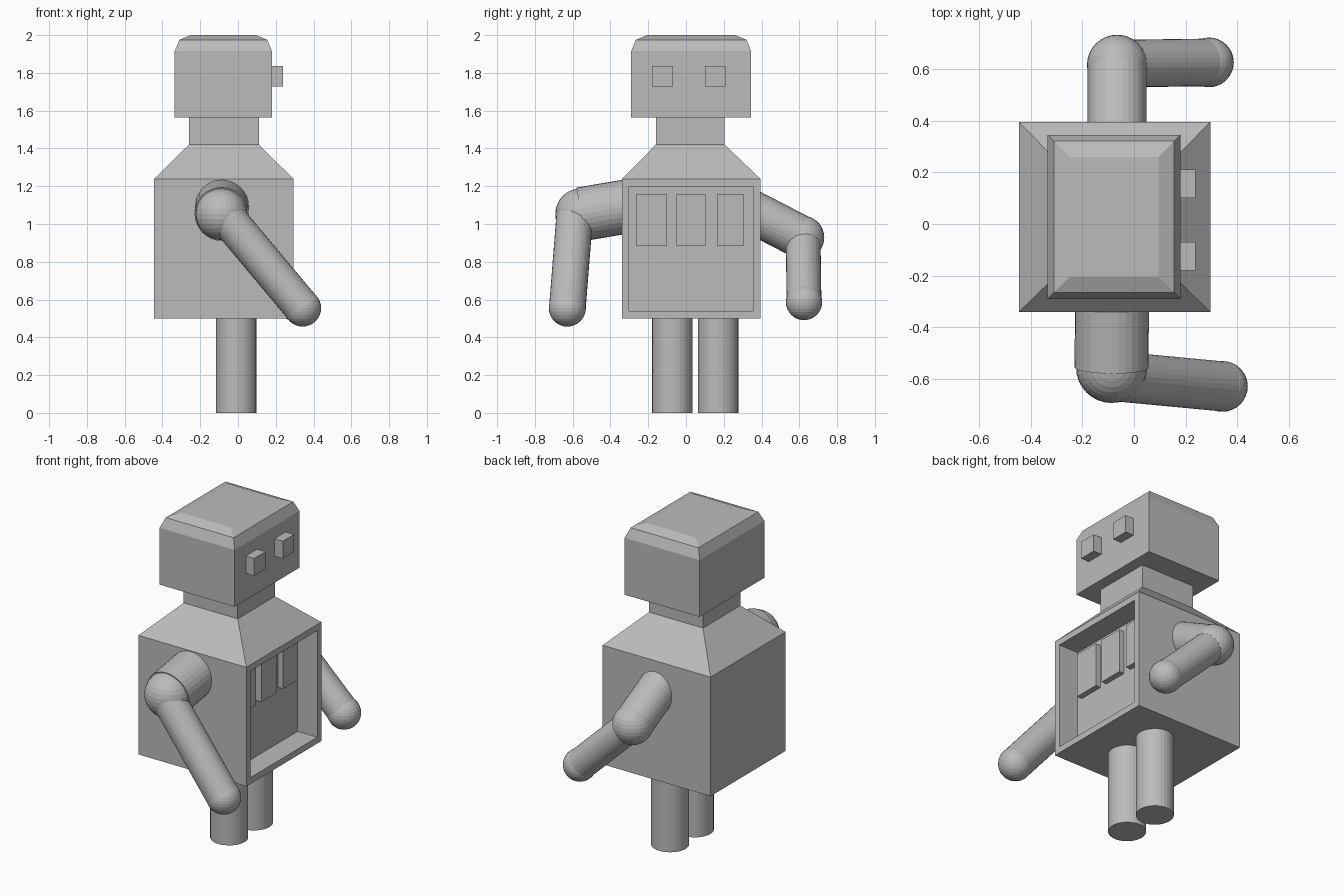
import bpy, bmesh
from mathutils import Vector

if "Cube" in bpy.data.objects:
    bpy.data.objects.remove(bpy.data.objects["Cube"])

grey = bpy.data.materials.new("plain grey")
grey.diffuse_color = (0.5, 0.5, 0.5, 1)
grey.use_nodes = True
grey.node_tree.nodes["Principled BSDF"].inputs["Base Color"].default_value = grey.diffuse_color


def finish(bm, name):
    bmesh.ops.recalc_face_normals(bm, faces=bm.faces)
    mesh = bpy.data.meshes.new(name)
    bm.to_mesh(mesh)
    bm.free()
    mesh.materials.append(grey)
    obj = bpy.data.objects.new(name, mesh)
    bpy.context.collection.objects.link(obj)
    return obj


def add_box(bm, x, y, z):
    verts = bmesh.ops.create_cube(bm, size=1)["verts"]
    for v in verts:
        v.co = Vector([a + (c + 0.5) * (b - a) for c, (a, b) in zip(v.co, (x, y, z))])
    return verts


def box(name, x, y, z):
    bm = bmesh.new()
    add_box(bm, x, y, z)
    return finish(bm, name)


def rod(name, a, b, radius):
    a, b = Vector(a), Vector(b)
    bm = bmesh.new()
    bmesh.ops.create_cone(bm, cap_ends=True, segments=32, radius1=radius,
                          radius2=radius, depth=(b - a).length)
    turn = Vector((0, 0, 1)).rotation_difference(b - a).to_matrix().to_4x4()
    bm.transform(turn)
    bmesh.ops.translate(bm, verts=bm.verts, vec=(a + b) / 2)
    return finish(bm, name)


def ball(name, centre, radius):
    bm = bmesh.new()
    bmesh.ops.create_uvsphere(bm, u_segments=32, v_segments=16, radius=radius)
    bmesh.ops.translate(bm, verts=bm.verts, vec=centre)
    return finish(bm, name)


# Torso, tapered shoulders and neck as stacked rectangles
bm = bmesh.new()
levels = [(-0.445, 0.295, -0.34, 0.395, 0.50), (-0.445, 0.295, -0.34, 0.395, 1.238),
          (-0.26, 0.11, -0.16, 0.205, 1.42), (-0.26, 0.11, -0.16, 0.205, 1.565)]
rings = [[bm.verts.new(p) for p in ((x0, y0, z), (x1, y0, z), (x1, y1, z), (x0, y1, z))]
         for x0, x1, y0, y1, z in levels]
for low, high in zip(rings, rings[1:]):
    for i in range(4):
        j = (i + 1) % 4
        bm.faces.new((low[i], low[j], high[j], high[i]))
bm.faces.new(rings[0][::-1])
bm.faces.new(rings[-1])
bmesh.ops.recalc_face_normals(bm, faces=bm.faces)
# Chest recess: inset the chest face and push it inward
chest = next(f for f in bm.faces if f.normal.x > 0.9 and f.calc_center_median().z < 1.2)
bmesh.ops.inset_region(bm, faces=[chest], thickness=0.055)
recess = bmesh.ops.extrude_face_region(bm, geom=[chest])
bmesh.ops.translate(bm, vec=(-0.135, 0, 0),
                    verts=[v for v in recess["geom"] if isinstance(v, bmesh.types.BMVert)])
if chest.is_valid:
    bmesh.ops.delete(bm, geom=[chest], context="FACES_ONLY")
finish(bm, "torso")

# Chest panels
for i, (y0, y1) in enumerate([(-0.265, -0.10), (-0.05, 0.105), (0.163, 0.308)]):
    box(f"chest_panel_{i + 1}", (0.155, 0.195), (y0, y1), (0.885, 1.157))

# Head with rounded top edges
bm = bmesh.new()
add_box(bm, (-0.335, 0.18), (-0.29, 0.345), (1.563, 2.0))
rim = [e for e in bm.edges if all(v.co.z > 1.9 for v in e.verts)]
bmesh.ops.bevel(bm, geom=rim, offset=0.085, offset_type="OFFSET", segments=2,
                profile=0.5, affect="EDGES")
finish(bm, "head")

# Eyes and legs
for side, eye_y, leg_y in (("right", -0.125, -0.072), ("left", 0.155, 0.17)):
    box(f"{side}_eye", (0.17, 0.237), (eye_y - 0.055, eye_y + 0.055), (1.728, 1.836))
    rod(f"{side}_leg", (-0.01, leg_y, 0), (-0.01, leg_y, 0.51), 0.107)

# Arms: shoulder, elbow, forearm start, hand, then upper, elbow, lower and hand radii
arms = {
    "right": ((-0.085, -0.30, 1.095), (-0.087, -0.555, 1.052), (-0.06, -0.59, 1.035),
              (0.342, -0.628, 0.555), 0.143, 0.137, 0.097, 0.098),
    "left": ((-0.065, 0.34, 1.07), (-0.065, 0.615, 0.928), (-0.065, 0.62, 0.93),
             (0.29, 0.625, 0.587), 0.114, 0.117, 0.092, 0.096),
}
for side, (shoulder, elbow, start, hand, r_up, r_elbow, r_low, r_hand) in arms.items():
    rod(f"{side}_upper_arm", shoulder, elbow, r_up)
    ball(f"{side}_elbow", elbow, r_elbow)
    rod(f"{side}_forearm", start, hand, r_low)
    ball(f"{side}_hand", hand, r_hand)
